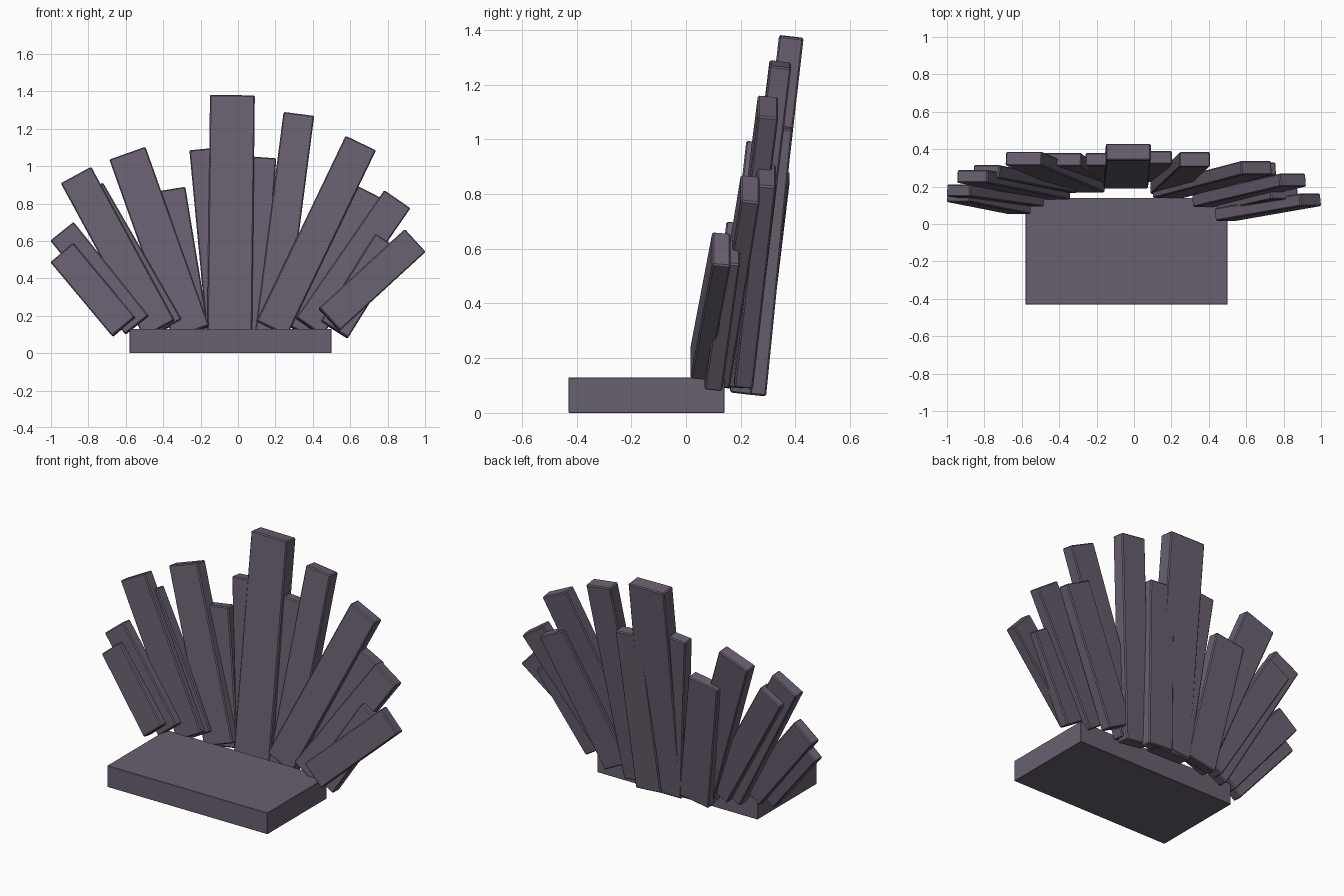
import bpy
from mathutils import Vector, Matrix

cube = bpy.data.objects.get("Cube")
if cube:
    bpy.data.objects.remove(cube)

# Single dusky purple material
mat = bpy.data.materials.new("dusky_purple")
colour = (0.14, 0.115, 0.16, 1)
mat.use_nodes = True
mat.diffuse_color = colour
mat.node_tree.nodes["Principled BSDF"].inputs["Base Color"].default_value = colour


def block(name, matrix, size, bevel):
    """Bevelled box of the given size, placed by a matrix."""
    bpy.ops.mesh.primitive_cube_add(size=1)
    ob = bpy.context.object
    ob.name = name
    ob.data.transform(Matrix.Diagonal((*size, 1)))
    ob.matrix_world = matrix
    ob.data.materials.append(mat)
    mod = ob.modifiers.new("soft_edges", "BEVEL")
    mod.width = bevel
    mod.segments = 1
    return ob


def slat(name, bottom, top, width, thick):
    """Plank running between two end centres, its width kept in the front plane."""
    a, b = Vector(bottom), Vector(top)
    along = (b - a).normalized()
    across = Vector((along.z, 0, -along.x)).normalized()
    depth = along.cross(across)
    m = Matrix((across, depth, along)).transposed().to_4x4()
    m.translation = (a + b) / 2
    return block(name, m, (width, thick, (b - a).length), 0.006)


# Flat plinth
block("base", Matrix.Translation((-0.04, -0.145, 0.065)), (1.08, 0.57, 0.13), 0.002)

# Front row of the fan, right to left
slat("front_slat_1", (-0.61, 0.085, 0.14), (-0.94, 0.15, 0.535), 0.16, 0.065)
slat("front_slat_2", (-0.42, 0.165, 0.13), (-0.865, 0.255, 0.95), 0.185, 0.07)
slat("front_slat_3", (-0.25, 0.205, 0.11), (-0.59, 0.35, 1.065), 0.205, 0.075)
slat("front_slat_4", (-0.045, 0.235, 0.07), (-0.03, 0.385, 1.375), 0.24, 0.09)
slat("front_slat_5", (0.17, 0.2, 0.08), (0.325, 0.345, 1.275), 0.165, 0.08)
slat("front_slat_6", (0.18, 0.175, 0.13), (0.655, 0.3, 1.12), 0.18, 0.075)
slat("front_slat_7", (0.38, 0.125, 0.14), (0.85, 0.235, 0.82), 0.17, 0.07)
slat("front_slat_8", (0.487, 0.05, 0.18), (0.945, 0.13, 0.6), 0.165, 0.068)

# Back row filling the gaps, right to left
slat("back_slat_1", (-0.54, 0.125, 0.15), (-0.94, 0.18, 0.65), 0.16, 0.065)
slat("back_slat_2", (-0.37, 0.2, 0.14), (-0.79, 0.28, 0.87), 0.16, 0.07)
slat("back_slat_3", (-0.25, 0.25, 0.08), (-0.38, 0.345, 0.87), 0.2, 0.07)
slat("back_slat_4", (-0.08, 0.25, 0.08), (-0.175, 0.345, 1.09), 0.17, 0.07)
slat("back_slat_5", (0.05, 0.258, 0.07), (0.12, 0.355, 1.045), 0.17, 0.07)
slat("back_slat_6", (0.3, 0.21, 0.13), (0.68, 0.295, 0.87), 0.18, 0.07)
slat("back_slat_7", (0.515, 0.1, 0.125), (0.805, 0.165, 0.59), 0.17, 0.065)
